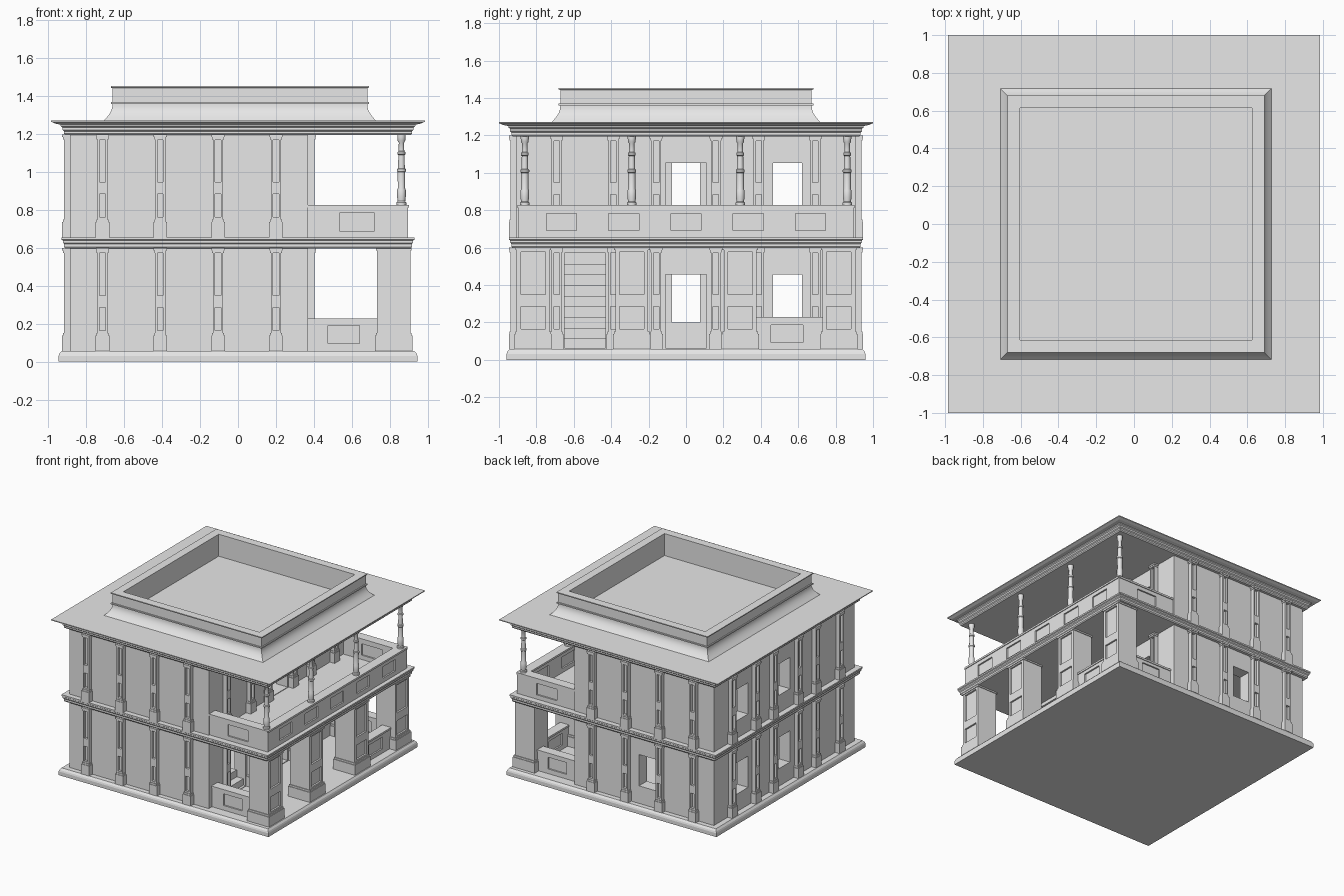
import bpy, bmesh, math
from mathutils import Matrix, Vector

if "Cube" in bpy.data.objects:
    bpy.data.objects.remove(bpy.data.objects["Cube"])

stone = bpy.data.materials.new("light_grey_stone")
stone.use_nodes = True
GREY = (0.8, 0.8, 0.8, 1)
stone.diffuse_color = GREY
stone.node_tree.nodes["Principled BSDF"].inputs["Base Color"].default_value = GREY


def add_object(name, mesh):
    obj = bpy.data.objects.new(name, mesh)
    bpy.context.collection.objects.link(obj)
    return obj


def finish(name, bm):
    bmesh.ops.recalc_face_normals(bm, faces=bm.faces)
    mesh = bpy.data.meshes.new(name)
    bm.to_mesh(mesh)
    bm.free()
    mesh.materials.append(stone)
    return add_object(name, mesh)


def boxes(name, *spans):
    """One object of boxes, each ((x0, x1), (y0, y1), (z0, z1))."""
    bm = bmesh.new()
    for span in spans:
        size = Vector([b - a for a, b in span])
        mid = Vector([(a + b) / 2 for a, b in span])
        bmesh.ops.create_cube(bm, size=1, matrix=Matrix.Translation(mid) @ Matrix.Diagonal(size).to_4x4())
    return finish(name, bm)


def carve(obj, cuts):
    """Cut box-shaped openings or recesses and keep the result as plain mesh."""
    cutters = []
    for cut in cuts:
        cutter = boxes("cutter", cut)
        cutter.hide_render = True
        mod = obj.modifiers.new("cut", "BOOLEAN")
        mod.operation, mod.solver, mod.object = "DIFFERENCE", "EXACT", cutter
        cutters.append(cutter)
    bpy.context.view_layer.update()
    graph = bpy.context.evaluated_depsgraph_get()
    mesh = bpy.data.meshes.new_from_object(obj.evaluated_get(graph))
    obj.modifiers.clear()
    obj.data = mesh
    for cutter in cutters:
        bpy.data.objects.remove(cutter)
    return obj


def join(name, parts):
    """Merge several objects' meshes into one object."""
    bm = bmesh.new()
    for part in parts:
        bm.from_mesh(part.data)
        bpy.data.objects.remove(part)
    return finish(name, bm)


def loft(name, profile, ring, centre=(0, 0)):
    """Stack rings along a profile of (offset, z) and cap both ends."""
    bm = bmesh.new()
    rows = [[bm.verts.new((centre[0] + x, centre[1] + y, z)) for x, y in ring(o)] for o, z in profile]
    n = len(rows[0])
    for low, high in zip(rows, rows[1:]):
        for i in range(n):
            j = (i + 1) % n
            bm.faces.new((low[i], low[j], high[j], high[i]))
    bm.faces.new(rows[0])
    bm.faces.new(rows[-1])
    return finish(name, bm)


def rect(hx, hy):
    return lambda o: [(sx * (hx + o), sy * (hy + o)) for sx, sy in ((-1, -1), (1, -1), (1, 1), (-1, 1))]


def circle(r):
    return [(r * math.cos(a * math.tau / 16), r * math.sin(a * math.tau / 16)) for a in range(16)]


def smooth(obj):
    bpy.ops.object.select_all(action="DESELECT")
    obj.select_set(True)
    bpy.context.view_layer.objects.active = obj
    bpy.ops.object.shade_smooth_by_angle(angle=math.radians(35))


FLOOR, STOREY = 0.057, 0.598          # ground level, storey height
WEST, INNER, DEEP = -0.885, 0.37, 0.905   # wall planes

# Base slab, floor band and roof with its cornice
loft("base_slab", [(0, 0), (0, 0.03), (-0.004, 0.042), (-0.016, FLOOR)], rect(0.946, 0.96))
loft("floor_band", [(0, 0.597), (0.006, 0.605), (0.006, 0.62), (0.012, 0.627),
                    (0.012, 0.638), (0.019, 0.643), (0.019, 0.655)], rect(0.911, 0.928))
loft("roof", [(0, 1.195), (0.006, 1.203), (0.006, 1.215), (0.014, 1.222), (0.014, 1.235),
              (0.023, 1.242), (0.023, 1.25), (0.05, 1.255), (0.073, 1.265), (0.073, 1.272)],
     rect(0.912, 0.927))

# Flared roof curb with a sunken middle
flare = [(0.672 + 0.045 * (1 - math.sin(t * math.pi / 12)) ** 1.2, 1.272 + 0.088 * t / 6) for t in range(7)]
smooth(loft("roof_curb", [(0.717, 1.262)] + flare + [
    (0.681, 1.36), (0.681, 1.37), (0.672, 1.37), (0.672, 1.443), (0.681, 1.445),
    (0.681, 1.453), (0.614, 1.453), (0.614, 1.274)], rect(0, 0), (0.01, 0)))

# House walls, one hollow storey above the other
T = 0.1
for level, name in enumerate(("lower_walls", "upper_walls")):
    dz = level * STOREY
    z0, z1 = FLOOR + dz, 0.599 + dz
    sill, head = 0.2 + dz, 0.455 + dz
    west, inner = (WEST - T, WEST + 1.5 * T), (INNER - 1.5 * T, INNER + T)
    cuts = [((WEST + T, INNER - T), (-DEEP + T, DEEP - T), (z0 + 0.005, z1 - 0.01)),
            (west, (-0.075, 0.075), (sill, head)),
            (west, (0.465, 0.62), (sill, head)),
            (inner, (-0.11, 0.11), (z0 + 0.005, head)),
            (inner, (0.465, 0.62), (sill, head))]
    if level == 0:
        cuts += [(inner, (-0.65, -0.43), (z0 + 0.005, 0.57)),
                 ((-0.36, -0.21), (DEEP - 1.5 * T, DEEP + T), (sill, head))]
    carve(boxes(name, ((WEST, INNER), (-DEEP, DEEP), (z0, z1))), cuts)

# Stair climbing into the house
RISE, TREAD = 0.057, 0.06
boxes("stair", *[((INNER - 0.02 - (i + 1) * TREAD, INNER - 0.02 - i * TREAD), (-0.65, -0.43),
                  (FLOOR, FLOOR + RISE * (i + 1))) for i in range(9)])

# Wall pilaster with plinth, cap and two sunken panels
shaft = carve(boxes("shaft", ((-0.027, 0.027), (-0.034, 0.01), (FLOOR, 0.6))),
              [((-0.015, 0.015), (-0.1, -0.014), span) for span in ((0.165, 0.285), (0.35, 0.572))])
trim = boxes("trim", ((-0.036, 0.036), (-0.042, 0.01), (FLOOR, 0.138)),
             ((-0.031, 0.031), (-0.038, 0.01), (0.138, 0.152)),
             ((-0.031, 0.031), (-0.038, 0.01), (0.574, 0.586)),
             ((-0.035, 0.035), (-0.042, 0.01), (0.586, 0.6)))
pattern = join("pilaster_pattern", [shaft, trim])
pilaster_mesh = pattern.data
bpy.data.objects.remove(pattern)

spots = []
for x in (-0.715, -0.41, -0.105, 0.2):
    spots += [("front", x, -DEEP, 0), ("back", x, DEEP, math.pi)]
for y in (0.16, 0.388, 0.692):
    for s in (-1, 1):
        spots += [("west", WEST, s * y, -math.pi / 2), ("veranda", INNER, s * y, math.pi / 2)]
for side, x, y, turn in spots:
    for level, floor in enumerate(("lower", "upper")):
        obj = add_object(f"{side}_{floor}_pilaster", pilaster_mesh)
        obj.location = (x, y, level * STOREY)
        obj.rotation_euler.z = turn

# Ground floor veranda piers with panelled outer face
PX, PH = 0.822, 0.088
for y in (-0.817, -0.29, 0.29, 0.817):
    def block(grow, z0, z1):
        h = PH + grow
        return ((PX - h, PX + h), (y - h, y + h), (z0, z1))
    body = carve(boxes("body", block(0, FLOOR, 0.6)),
                 [((PX + PH - 0.014, 1), (y - 0.066, y + 0.066), span) for span in ((0.165, 0.285), (0.35, 0.575))])
    edges = boxes("edges", block(0.011, FLOOR, 0.138), block(0.006, 0.138, 0.152), block(0.006, 0.586, 0.6))
    join("veranda_pier", [body, edges])


def parapet(name, along_y, start, end, mid, z0, z1, panels, half, pz):
    """Panelled low wall with a handrail, running along x or y."""
    def place(run, across, z):
        return (across, run, z) if along_y else (run, across, z)
    w, d = 0.034, 0.012
    wall = boxes("wall", place((start, end), (mid - w, mid + w), (z0, z1 - 0.012)))
    carve(wall, [place((p - half, p + half), side, pz) for p in panels
                 for side in ((mid + w - d, mid + 1), (mid - 1, mid - w + d))])
    rail = boxes("rail", place((start, end), (mid - w - 0.006, mid + w + 0.006), (z1 - 0.015, z1)))
    join(name, [wall, rail])


# Parapets of both veranda floors
RAIL = 0.862
parapet("upper_side_parapet", True, -0.895, 0.895, RAIL, 0.65, 0.827,
        [i * 0.333 for i in range(-2, 3)], 0.081, (0.69, 0.783))
for s, end in ((-1, "front"), (1, "back")):
    parapet(f"upper_{end}_parapet", False, INNER, 0.896, s * RAIL, 0.65, 0.827, [0.627], 0.092, (0.69, 0.783))
    parapet(f"lower_{end}_parapet", False, INNER, 0.74, s * 0.83, FLOOR, 0.228, [0.557], 0.083, (0.095, 0.19))
parapet("lower_side_parapet", True, 0.37, 0.735, 0.83, FLOOR, 0.228, [0.54], 0.085, (0.092, 0.187))

# Turned columns between parapet and roof
column = [(0.026, 0.82), (0.026, 0.84), (0.02, 0.846), (0.023, 0.87), (0.023, 0.905), (0.019, 0.915),
          (0.02, 1.0), (0.024, 1.004), (0.024, 1.016), (0.018, 1.02), (0.016, 1.09), (0.021, 1.094),
          (0.021, 1.106), (0.015, 1.11), (0.014, 1.155), (0.02, 1.165), (0.022, 1.185), (0.022, 1.2)]
for y in (-0.862, -0.29, 0.29, 0.862):
    smooth(loft("veranda_column", column, circle, (RAIL, y)))
